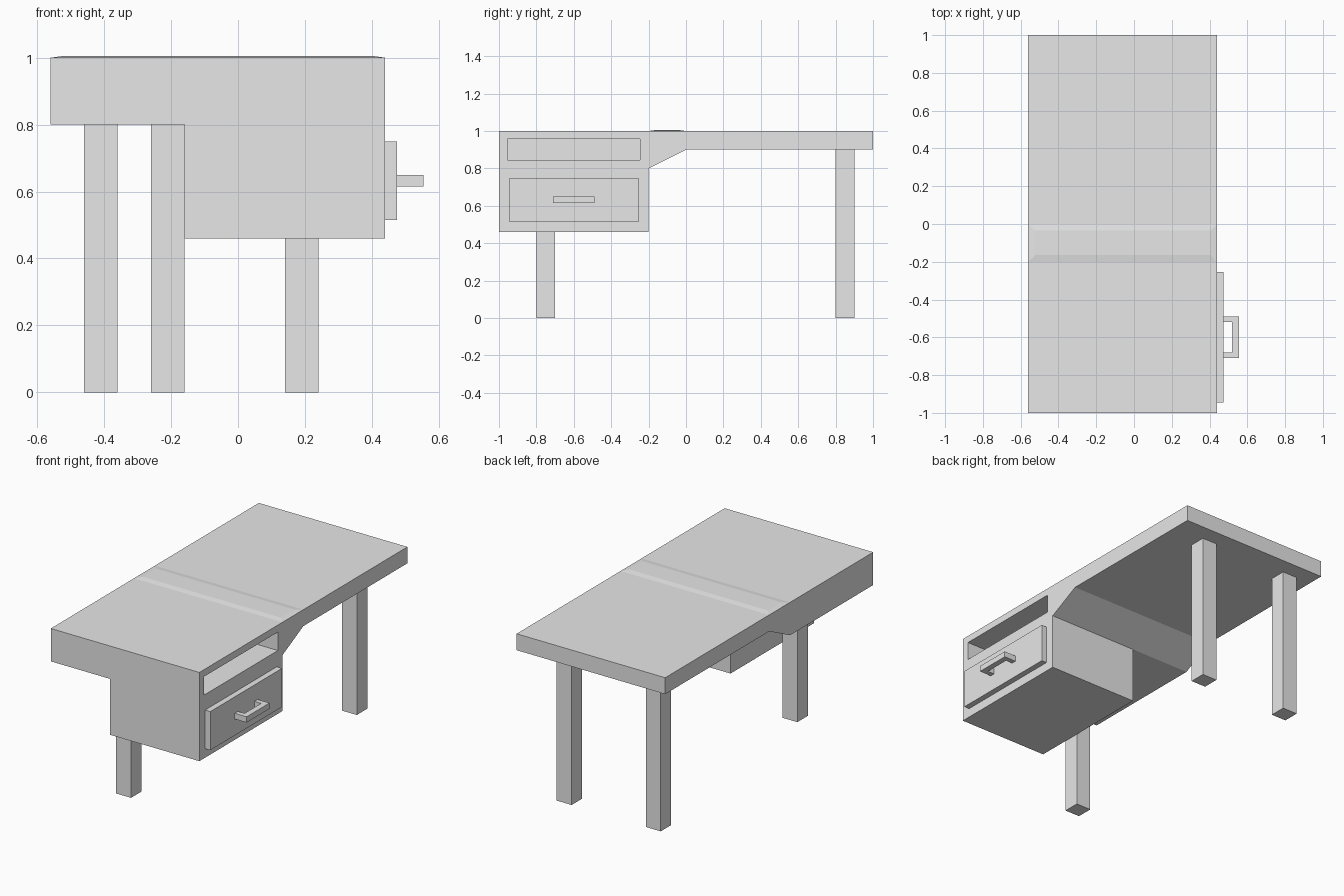
import bpy
import bmesh
from mathutils import Vector

cube = bpy.data.objects.get("Cube")
if cube:
    bpy.data.objects.remove(cube, do_unlink=True)

# One plain grey for the whole desk
grey = bpy.data.materials.new("light_grey")
grey.use_nodes = True
grey.diffuse_color = (0.8, 0.8, 0.8, 1)
grey.node_tree.nodes["Principled BSDF"].inputs["Base Color"].default_value = (0.8, 0.8, 0.8, 1)


def finish(name, bm):
    bmesh.ops.recalc_face_normals(bm, faces=bm.faces)
    mesh = bpy.data.meshes.new(name)
    bm.to_mesh(mesh)
    bm.free()
    mesh.materials.append(grey)
    obj = bpy.data.objects.new(name, mesh)
    bpy.context.collection.objects.link(obj)
    return obj


def prism(name, outline, offset):
    """Extrude a closed outline of 3D points along an offset."""
    bm = bmesh.new()
    face = bm.faces.new([bm.verts.new(p) for p in outline])
    new = bmesh.ops.extrude_face_region(bm, geom=[face])["geom"]
    verts = [g for g in new if isinstance(g, bmesh.types.BMVert)]
    bmesh.ops.translate(bm, verts=verts, vec=Vector(offset))
    return finish(name, bm)


def box(name, x, y, z):
    outline = [(x[0], y[0], z[0]), (x[1], y[0], z[0]),
               (x[1], y[1], z[0]), (x[0], y[1], z[0])]
    return prism(name, outline, (0, 0, z[1] - z[0]))


left, right = -0.56, 0.44

# Desktop: thick at the front, sloping up to a thin rear
side = [(-1, 1), (1, 1), (1, 0.9), (0, 0.9), (-0.2, 0.8), (-1, 0.8)]
desktop = prism("desktop", [(left, y, z) for y, z in side], (right - left, 0, 0))

# Open shelf slot cut into the drawer side
cutter = box("slot_cutter", (-0.11, 0.6), (-0.955, -0.245), (0.845, 0.957))
cutter.hide_render = True
cut = desktop.modifiers.new("slot", "BOOLEAN")
cut.operation = "DIFFERENCE"
cut.solver = "EXACT"
cut.object = cutter
bpy.context.view_layer.objects.active = desktop
bpy.ops.object.modifier_apply(modifier=cut.name)
bpy.data.objects.remove(cutter, do_unlink=True)

# Low bevelled band across the top
bm = bmesh.new()
rings = []
for inset, z in ((0, 1.0), (0.035, 1.005)):
    x0, x1, y0, y1 = left + inset, right - inset, -0.2 + inset, -inset
    rings.append([bm.verts.new(p) for p in
                  ((x0, y0, z), (x1, y0, z), (x1, y1, z), (x0, y1, z))])
low, high = rings
bm.faces.new(high)
for i in range(4):
    j = (i + 1) % 4
    bm.faces.new((low[i], low[j], high[j], high[i]))
finish("top_band", bm)

# Cabinet and drawer front
box("cabinet", (-0.16, right), (-1, -0.2), (0.46, 0.8))
box("drawer_front", (right, 0.475), (-0.945, -0.255), (0.515, 0.75))

# U-shaped drawer handle
u_shape = [(0.475, -0.71), (0.555, -0.71), (0.555, -0.49), (0.475, -0.49),
           (0.475, -0.52), (0.52, -0.52), (0.52, -0.68), (0.475, -0.68)]
prism("drawer_handle", [(x, y, 0.615) for x, y in u_shape], (0, 0, 0.035))

# Three square legs
for name, x, y, top in (("front_leg", -0.21, -0.75, 0.8),
                        ("back_right_leg", -0.41, 0.85, 0.9),
                        ("back_left_leg", 0.19, 0.85, 0.9)):
    box(name, (x - 0.05, x + 0.05), (y - 0.05, y + 0.05), (0, top))
